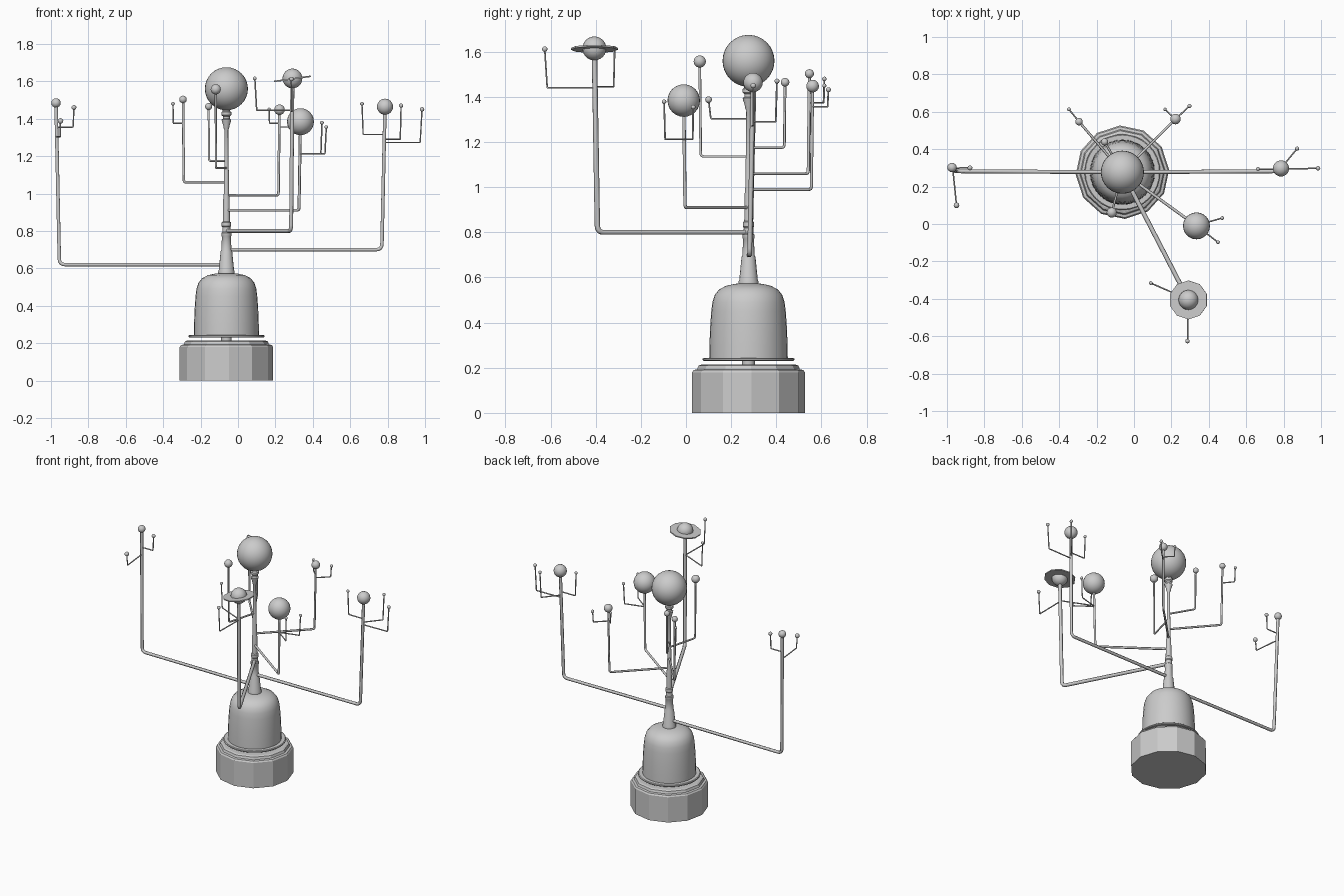
import bpy, bmesh, math
from mathutils import Vector, Matrix

if "Cube" in bpy.data.objects:
    bpy.data.objects.remove(bpy.data.objects["Cube"])

CX, CY = -0.062, 0.277  # axis of the stand


def finish(name, bm, smooth=True, angle=35):
    me = bpy.data.meshes.new(name)
    bmesh.ops.recalc_face_normals(bm, faces=bm.faces)
    bm.to_mesh(me)
    bm.free()
    ob = bpy.data.objects.new(name, me)
    bpy.context.collection.objects.link(ob)
    if smooth:
        bpy.ops.object.select_all(action='DESELECT')
        ob.select_set(True)
        bpy.context.view_layer.objects.active = ob
        bpy.ops.object.shade_smooth_by_angle(angle=math.radians(angle))
    return ob


def lathe(name, profile, sides, smooth=True, turn=0.0):
    """Revolve (radius, z) points round the stand axis and cap both ends."""
    bm = bmesh.new()
    rings = []
    for r, z in profile:
        rings.append([bm.verts.new((CX + r * math.cos(turn + 2 * math.pi * i / sides),
                                    CY + r * math.sin(turn + 2 * math.pi * i / sides), z))
                      for i in range(sides)])
    for a, b in zip(rings, rings[1:]):
        for i in range(sides):
            j = (i + 1) % sides
            bm.faces.new((a[i], a[j], b[j], b[i]))
    bm.faces.new(rings[0][::-1])
    bm.faces.new(rings[-1])
    return finish(name, bm, smooth)


def ball(name, pos, r, seg=24):
    bm = bmesh.new()
    bmesh.ops.create_uvsphere(bm, u_segments=seg, v_segments=seg // 2, radius=r,
                              matrix=Matrix.Translation(pos))
    return finish(name, bm)


def rod(name, start, corner, end, r, bend):
    """Round bar from start to end with a rounded elbow at corner."""
    s, c, e = Vector(start), Vector(corner), Vector(end)
    p = c + (s - c).normalized() * bend
    q = c + (e - c).normalized() * bend
    pts = [s]
    for i in range(5):
        t = i / 4
        pts.append(p * (1 - t) ** 2 + c * 2 * t * (1 - t) + q * t * t)
    pts.append(e)
    cu = bpy.data.curves.new(name, 'CURVE')
    cu.dimensions = '3D'
    cu.bevel_depth = r
    cu.bevel_resolution = 1
    cu.use_fill_caps = True
    sp = cu.splines.new('POLY')
    sp.points.add(len(pts) - 1)
    for pt, v in zip(sp.points, pts):
        pt.co = (*v, 1)
    ob = bpy.data.objects.new(name, cu)
    bpy.context.collection.objects.link(ob)
    bpy.ops.object.select_all(action='DESELECT')
    ob.select_set(True)
    bpy.context.view_layer.objects.active = ob
    bpy.ops.object.convert(target='MESH')


# Faceted plinth, pin and turntable disc
lathe("plinth", [(.25, 0), (.25, .18), (.243, .19), (.228, .193), (.222, .209), (.21, .214)],
      12, smooth=False, turn=math.radians(3))
lathe("pivot_pin", [(.028, .21), (.028, .235)], 16)
lathe("turntable_disc", [(.198, .23), (.203, .234), (.203, .240), (.198, .244)], 32)

# Bell-shaped housing
lathe("bell_housing", [(.174, .243), (.173, .30), (.170, .38), (.165, .45), (.160, .49),
                       (.150, .522), (.130, .547), (.100, .563), (.06, .572), (.03, .574)], 32)

# Nested tapering column with collars and the cup under the sun
lathe("column", [(.044, .568), (.044, .582), (.041, .59), (.031, .69), (.027, .70), (.024, .77),
                 (.027, .775), (.027, .79), (.022, .795), (.021, .82), (.025, .825), (.025, .845),
                 (.019, .85), (.017, .97), (.014, 1.0), (.013, 1.12), (.011, 1.14), (.010, 1.34),
                 (.015, 1.35), (.017, 1.365), (.024, 1.385), (.026, 1.395), (.018, 1.40),
                 (.018, 1.412), (.027, 1.42), (.027, 1.435), (.020, 1.44), (.020, 1.47)], 16)
ball("sun", (CX, CY, 1.56), .115, 32)

# Each arm: name, planet position, planet radius, arm height, rod radius, moons
# Each moon: position, radius, height of its small arm
ARMS = [
    ("outer_left", (-.973, .302, 1.484), .025, .62, .0105,
     [((-.877, .30, 1.46), .013, 1.355), ((-.949, .10, 1.388), .015, 1.304)]),
    ("outer_right", (.786, .297, 1.464), .043, .70, .0105,
     [((.663, .294, 1.48), .010, 1.315), ((.872, .403, 1.47), .011, 1.29),
      ((.984, .298, 1.45), .012, 1.273)]),
    ("ringed", (.291, -.406, 1.615), .053, .80, .012,
     [((.286, -.626, 1.612), .012, 1.44), ((.09, -.316, 1.615), .010, 1.445)]),
    ("giant", (.334, -.010, 1.384), .072, .91, .008,
     [((.449, -.097, 1.379), .010, 1.212), ((.472, .032, 1.355), .010, 1.212)]),
    ("back_right", (.222, .561, 1.448), .028, .99, .007,
     [((.166, .613, 1.45), .009, 1.375), ((.297, .631, 1.432), .011, 1.356)]),
    ("back_left", (-.294, .547, 1.503), .020, 1.06, .007,
     [((-.348, .613, 1.48), .010, 1.375)]),
    ("inner_front", (-.119, .061, 1.557), .027, 1.136, .006, []),
    ("inner_back", (-.157, .439, 1.465), .019, 1.175, .006, []),
]

for name, pos, r, h, rr, moons in ARMS:
    top = Vector(pos)
    low = Vector((CX, CY, h)).lerp(Vector((pos[0], pos[1], h)), .98)
    if name.startswith("outer"):
        low.y = .282
    ball(name + "_planet", pos, r)
    rod(name + "_arm", (CX, CY, h), low, top, rr, .03 if rr > .01 else .015)
    for i, (mp, mr, mh) in enumerate(moons):
        root = low.lerp(top, (mh - h) / (pos[2] - h))
        knee = root.lerp(Vector((mp[0], mp[1], mh)), .95)
        ball(f"{name}_moon_{i + 1}", mp, mr, 16)
        rod(f"{name}_moon_arm_{i + 1}", root, knee, mp, .004, .005)

# Low-poly tilted ring round the ringed planet
bm = bmesh.new()
N = 10
loops = []
for rad, z in ((.045, .004), (.104, .004), (.104, -.004), (.045, -.004)):
    loops.append([bm.verts.new((rad * math.cos(2 * math.pi * (i + .5) / N),
                                rad * math.sin(2 * math.pi * (i + .5) / N), z)) for i in range(N)])
for k in range(4):
    a, b = loops[k], loops[(k + 1) % 4]
    for i in range(N):
        j = (i + 1) % N
        bm.faces.new((a[i], a[j], b[j], b[i]))
ring = finish("planet_ring", bm, smooth=False)
ring.location = (.291, -.406, 1.613)
ring.rotation_euler = (0, math.radians(-8), 0)
